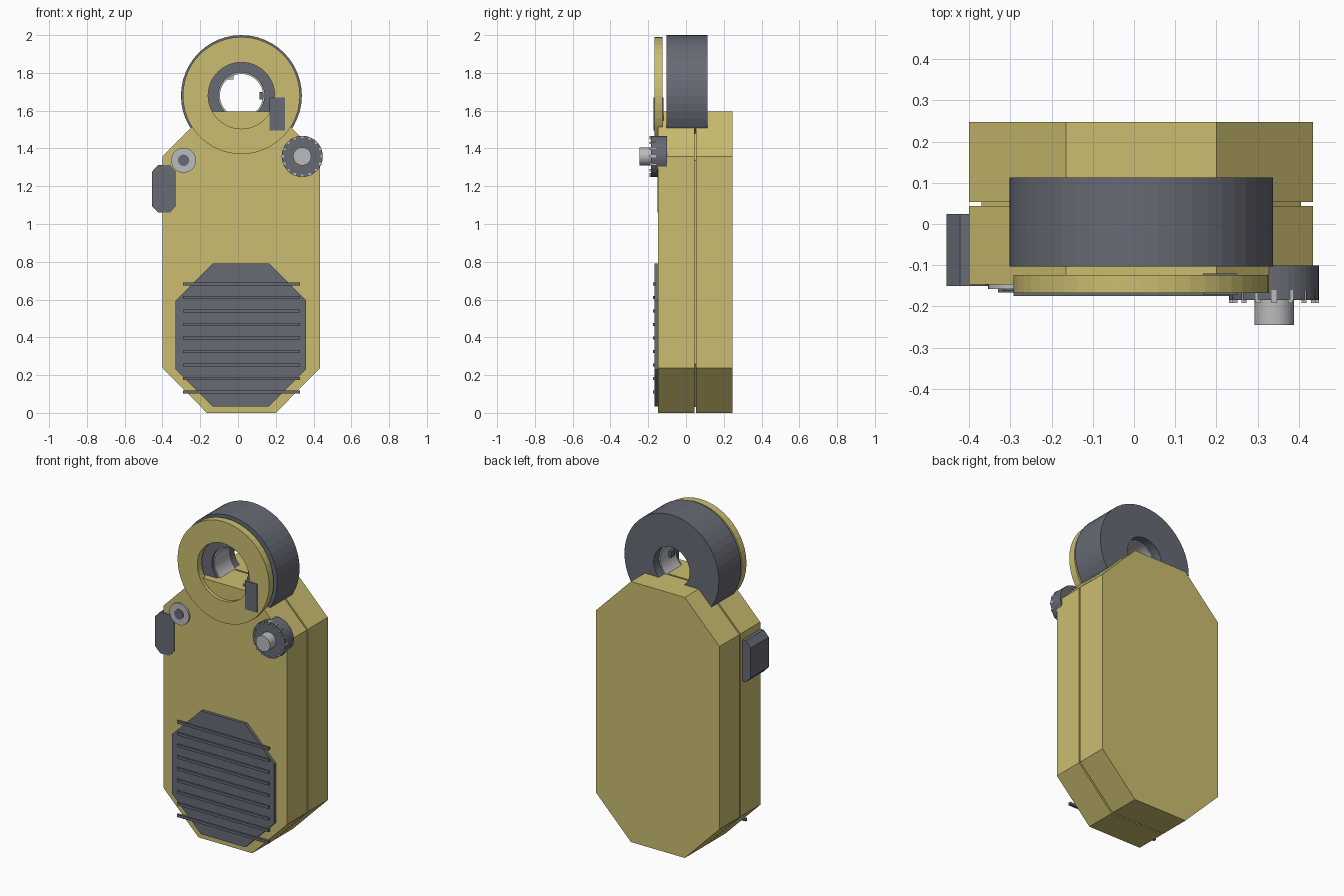
import bpy, bmesh
from math import sin, cos, tau

cube = bpy.data.objects.get("Cube")
if cube:
    bpy.data.objects.remove(cube)


def material(name, rgb):
    m = bpy.data.materials.new(name)
    m.use_nodes = True
    m.diffuse_color = (*rgb, 1)
    bsdf = next(n for n in m.node_tree.nodes if n.type == 'BSDF_PRINCIPLED')
    bsdf.inputs["Base Color"].default_value = (*rgb, 1)
    return m


YELLOW = material("mustard yellow", (0.60, 0.51, 0.16))
DARK = material("slate grey", (0.135, 0.145, 0.175))
LIGHT = material("light grey", (0.50, 0.50, 0.52))


def finish(name, bm, mat):
    bmesh.ops.recalc_face_normals(bm, faces=bm.faces)
    mesh = bpy.data.meshes.new(name)
    bm.to_mesh(mesh)
    bm.free()
    mesh.materials.append(mat)
    obj = bpy.data.objects.new(name, mesh)
    bpy.context.collection.objects.link(obj)
    return obj


def prism(name, outline, y0, y1, mat):
    """Extrude an x-z outline from y0 to y1."""
    bm = bmesh.new()
    face = bm.faces.new([bm.verts.new((x, y0, z)) for x, z in outline])
    geom = bmesh.ops.extrude_face_region(bm, geom=[face])["geom"]
    verts = [g for g in geom if isinstance(g, bmesh.types.BMVert)]
    bmesh.ops.translate(bm, verts=verts, vec=(0, y1 - y0, 0))
    return finish(name, bm, mat)


def octagon(x0, x1, z0, z1, cx, cz):
    """Rectangle with its four corners cut by cx and cz."""
    return [(x0 + cx, z0), (x1 - cx, z0), (x1, z0 + cz), (x1, z1 - cz),
            (x1 - cx, z1), (x0 + cx, z1), (x0, z1 - cz), (x0, z0 + cz)]


def box(name, x0, x1, y0, y1, z0, z1, mat):
    return prism(name, [(x0, z0), (x1, z0), (x1, z1), (x0, z1)], y0, y1, mat)


def circle(centre, r, n):
    return [(centre[0] + r * cos(tau * i / n), centre[1] + r * sin(tau * i / n))
            for i in range(n)]


def disc(name, centre, r, y0, y1, mat, n=40):
    return prism(name, circle(centre, r, n), y0, y1, mat)


def ring(name, centre, r_out, r_in, y0, y1, mat, n=48):
    """Thick ring with its axis along y."""
    bm = bmesh.new()
    section = [(r_out, y0), (r_out, y1), (r_in, y1), (r_in, y0)]
    loops = [[bm.verts.new((x, y, z)) for x, z in circle(centre, r, n)]
             for r, y in section]
    for k in range(4):
        a, b = loops[k], loops[(k + 1) % 4]
        for i in range(n):
            j = (i + 1) % n
            bm.faces.new((a[i], a[j], b[j], b[i]))
    return finish(name, bm, mat)


# Two-part case with a recessed seam
shell = octagon(-0.40, 0.435, 0, 1.595, 0.235, 0.238)
prism("front_case", shell, -0.147, 0.044, YELLOW)
prism("rear_case", shell, 0.054, 0.247, YELLOW)
prism("seam_core", octagon(-0.37, 0.405, 0.03, 1.565, 0.225, 0.228),
      0.03, 0.07, YELLOW)

# Carrying ring, its front plate and lining
HUB = (0.018, 1.68)
ring("carry_ring", HUB, 0.32, 0.122, -0.103, 0.113, DARK)
ring("ring_front_plate", HUB, 0.31, 0.176, -0.168, -0.124, YELLOW)
ring("ring_lining", HUB, 0.123, 0.114, -0.09, 0.06, LIGHT)
box("lining_tab_left", -0.055, -0.025, -0.06, -0.02, 1.765, 1.79, LIGHT)
box("lining_tab_right", 0.115, 0.135, -0.06, -0.02, 1.66, 1.70, DARK)
box("ring_latch", 0.167, 0.25, -0.172, -0.12, 1.495, 1.67, DARK)

# Side switch
prism("side_switch", octagon(-0.455, -0.327, 1.06, 1.313, 0.033, 0.035),
      -0.151, 0.024, DARK)

# Indicator button
BUTTON = (-0.288, 1.337)
disc("button_bezel", BUTTON, 0.066, -0.158, -0.14, LIGHT)
disc("button_centre", BUTTON, 0.03, -0.163, -0.14, DARK)

# Control knob with a ring of small teeth and a raised cap
KNOB = (0.34, 1.358)
disc("knob_base", KNOB, 0.109, -0.185, -0.101, DARK)
disc("knob_cap", KNOB, 0.048, -0.245, -0.18, LIGHT)
for i, (x, z) in enumerate(circle(KNOB, 0.103, 16)):
    box(f"knob_tooth_{i + 1}", x - 0.006, x + 0.006, -0.192, -0.16,
        z - 0.006, z + 0.006, LIGHT)

# Speaker grille and slats
prism("grille_panel", octagon(-0.33, 0.36, 0.035, 0.79, 0.195, 0.195),
      -0.166, -0.14, DARK)
for i in range(9):
    z = 0.11 + 0.0715 * i
    box(f"grille_slat_{i + 1}", -0.292, 0.328, -0.175, -0.16,
        z - 0.008, z + 0.008, DARK)
